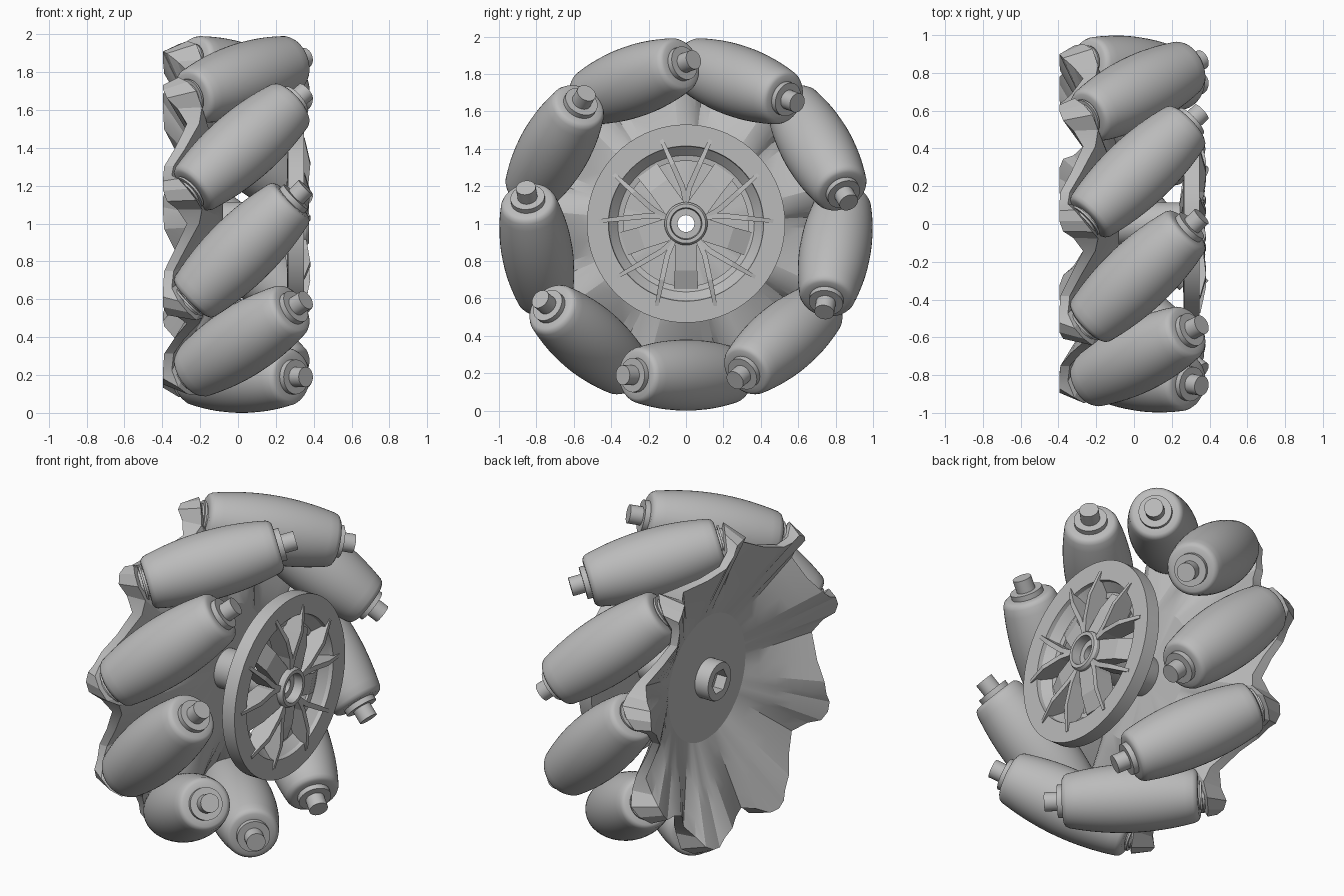
import bpy, bmesh, math
from mathutils import Vector, Matrix

if "Cube" in bpy.data.objects:
    bpy.data.objects.remove(bpy.data.objects["Cube"])

grey = bpy.data.materials.new("plain grey")
grey.use_nodes = True
GREY = (0.5, 0.5, 0.5, 1)
grey.diffuse_color = GREY
grey.node_tree.nodes["Principled BSDF"].inputs["Base Color"].default_value = GREY

AXLE = Matrix.Translation((0, 0, 1))


def finish(name, bm, sharp=32):
    """Make the object; edges over the sharp angle stay hard."""
    bmesh.ops.recalc_face_normals(bm, faces=bm.faces)
    me = bpy.data.meshes.new(name)
    bm.to_mesh(me)
    bm.free()
    me.materials.append(grey)
    ob = place(name, me, AXLE)
    bpy.context.view_layer.objects.active = ob
    ob.select_set(True)
    bpy.ops.object.shade_smooth_by_angle(angle=math.radians(sharp))
    ob.select_set(False)
    return ob


def place(name, me, matrix):
    ob = bpy.data.objects.new(name, me)
    bpy.context.collection.objects.link(ob)
    ob.matrix_world = matrix
    return ob


def polar(x, r, a):
    return Vector((x, r * math.cos(a), r * math.sin(a)))


def skin(bm, rings, closed):
    """Join rings of vertices with quads."""
    pairs = list(zip(rings, rings[1:])) + ([(rings[-1], rings[0])] if closed else [])
    n = len(rings[0])
    for a, b in pairs:
        for i in range(n):
            j = (i + 1) % n
            bm.faces.new((a[i], a[j], b[j], b[i]))


def lathe(name, profile, closed=False, seg=48):
    """Turn (radius, x) points about the x axis; a third item makes a hexagon."""
    bm = bmesh.new()
    rings = []
    for r, x, *hexa in profile:
        ring = []
        for i in range(seg):
            a = math.tau * i / seg
            k = math.cos(a % (math.pi / 3) - math.pi / 6) if hexa else 1
            ring.append(bm.verts.new(polar(x, r / k, a)))
        rings.append(ring)
    skin(bm, rings, closed)
    if not closed:
        bm.faces.new(rings[0])
        bm.faces.new(rings[-1])
    return finish(name, bm)


def bar(bm, sections, turn):
    """Loft box sections (radial, sideways, width, x low, x high)."""
    u, v = polar(0, 1, turn), polar(0, 1, turn + math.pi / 2)
    rings = []
    for r, t, w, lo, hi in sections:
        corners = ((lo, -w), (hi, -w), (hi, w), (lo, w))
        rings.append([bm.verts.new(Vector((x, 0, 0)) + u * r + v * (t + s / 2))
                      for x, s in corners])
    skin(bm, rings, False)
    bm.faces.new(rings[0])
    bm.faces.new(rings[-1])


# Barrel rollers with flanged pins, set at 45 degrees around the wheel
COUNT, PITCH, TILT = 9, 0.81, math.radians(45)
HALF = 0.375
barrel = [(0.19 - 0.33 * s * s, s) for s in [HALF * 0.93 * k / 8 for k in range(-8, 9)]]
barrel = ([(0.09, -HALF), (0.125, -HALF), (0.14, -HALF + 0.009)] + barrel
          + [(0.14, HALF - 0.009), (0.125, HALF), (0.09, HALF)])
pin = [(0.08, -0.41), (0.08, -0.397), (0.1, -0.397), (0.1, -0.385), (0.08, -0.385),
       (0.08, 0.37), (0.092, 0.37), (0.092, 0.405), (0.053, 0.405), (0.053, 0.478)]
first = [lathe("roller", barrel), lathe("roller_pin", pin, seg=32)]
for k in range(COUNT):
    a = math.radians(-90) + math.tau * k / COUNT
    axis = Vector((math.cos(TILT), math.sin(TILT) * math.sin(a), -math.sin(TILT) * math.cos(a)))
    rot = Vector((1, 0, 0)).rotation_difference(axis).to_matrix().to_4x4()
    m = AXLE @ Matrix.Translation(polar(0.02, PITCH, a)) @ rot
    for ob in first:
        if k == 0:
            ob.matrix_world = m
        else:
            place(f"{ob.name}_{k + 1}", ob.data, m)

# Dished back plate over one lobe: angle offset, front x and rim, back x and rim
LOBE = [(13, -0.35, 0.87, -0.395, 0.85), (15.5, -0.315, 0.95, -0.395, 0.9),
        (19, -0.267, 0.965, -0.395, 0.91), (22.5, -0.22, 0.95, -0.375, 0.9),
        (25, -0.19, 0.87, -0.32, 0.86), (30, -0.205, 0.82, -0.27, 0.82),
        (40, -0.28, 0.79, -0.335, 0.79), (48, -0.34, 0.81, -0.39, 0.81)]
INNER = 0.37
bm = bmesh.new()
steps = [0, 0.2, 0.4, 0.6, 0.8, 1]
front = [[] for _ in range(len(steps) + 1)]
back = [[] for _ in range(len(steps) + 1)]
for k in range(COUNT):
    for deg, xf, rf, xb, rb in LOBE:
        a = math.radians(deg - 90) + math.tau * k / COUNT
        for side, x0, x1, rim in ((front, -0.08, xf, rf), (back, -0.14, xb, rb)):
            side[0].append(bm.verts.new(polar(x0, 0.1, a)))
            for i, t in enumerate(steps):
                p = polar(x0 + (x1 - x0) * t, INNER + (rim - INNER) * t, a)
                side[i + 1].append(bm.verts.new(p))
skin(bm, front + back[::-1], True)
finish("back_plate", bm, sharp=18)

# Hub tube with a hexagonal socket at the back and a cupped front
lathe("hub", [(0.11, -0.225), (0.115, -0.215), (0.115, 0.36), (0.105, 0.375), (0.085, 0.375),
              (0.08, 0.32), (0.045, 0.32), (0.045, -0.16), (0.062, -0.16, 1),
              (0.062, -0.225, 1)], closed=True)

# Front wheel rim with a sloped inner wall and a narrow ledge
lathe("front_rim", [(0.53, 0.265), (0.53, 0.348), (0.415, 0.348), (0.41, 0.325), (0.365, 0.28),
                    (0.335, 0.275), (0.335, 0.26)], closed=True, seg=72)

# Five sloping spokes, each flanked by two raised ribs
bm = bmesh.new()
for k in range(5):
    turn = math.radians(54 + 72 * k)
    bar(bm, [(0.09, 0, 0.12, 0.24, 0.345), (0.25, 0, 0.12, 0.26, 0.325),
             (0.35, 0, 0.13, 0.265, 0.285)], turn)
    for s in (-1, 1):
        bar(bm, [(0.09, s * 0.065, 0.03, 0.25, 0.36), (0.17, s * 0.1, 0.03, 0.26, 0.37),
                 (0.3, s * 0.128, 0.028, 0.265, 0.382), (0.44, s * 0.157, 0.02, 0.27, 0.352)],
            turn)
finish("spokes", bm, sharp=10)
